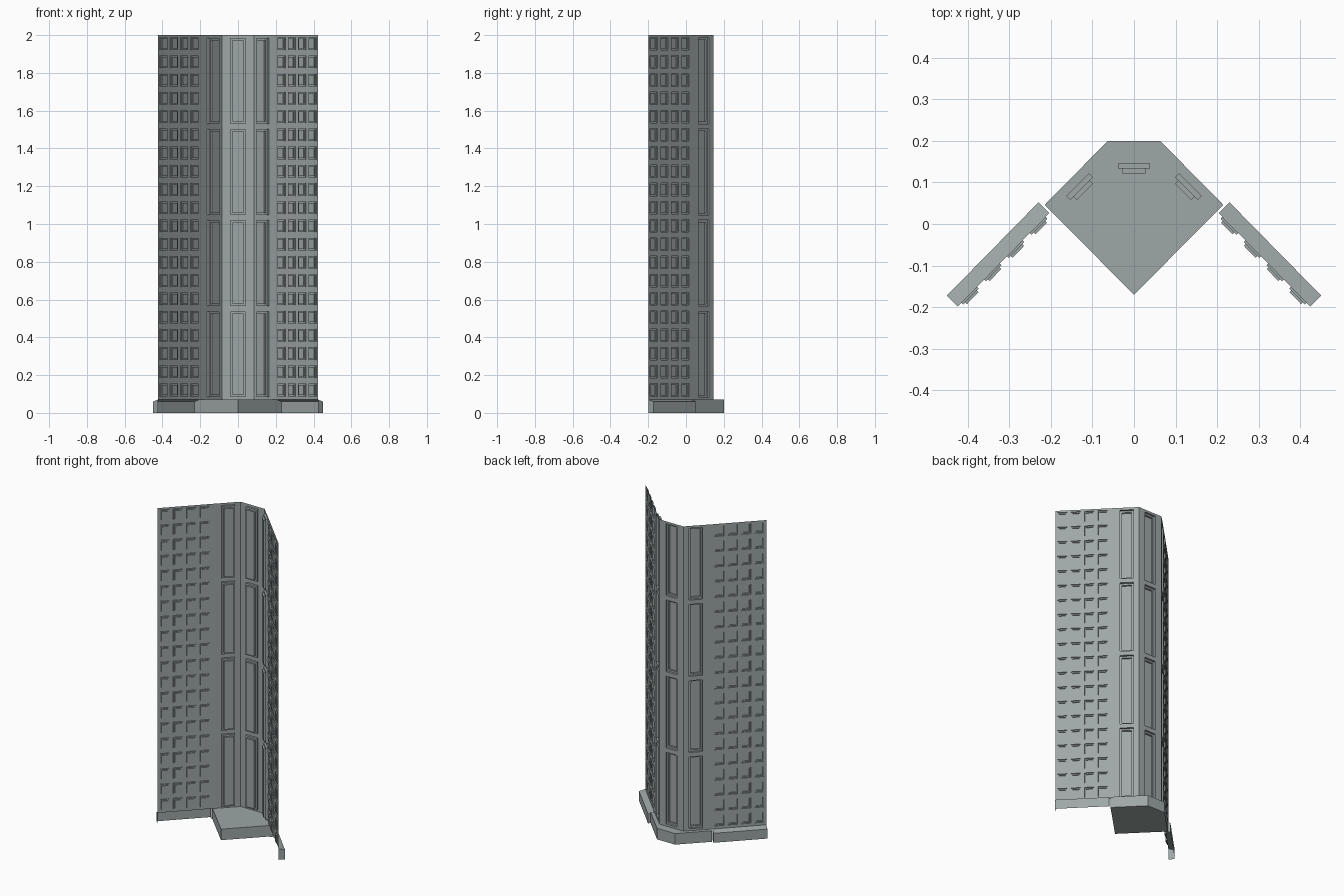
import bpy, bmesh, math
from mathutils import Vector

if "Cube" in bpy.data.objects:
    bpy.data.objects.remove(bpy.data.objects["Cube"])

mat = bpy.data.materials.new("concrete grey")
mat.diffuse_color = (0.34, 0.39, 0.385, 1)
mat.use_nodes = True
mat.node_tree.nodes["Principled BSDF"].inputs["Base Color"].default_value = mat.diffuse_color

Z0, Z1 = 0.07, 2.0            # wall bottom and top
MOD = (Z1 - Z0) / 4           # height of one facade section
END, COR, BEND = (0.424, -0.198), (0.204, 0.026), (0.084, 0.146)
R2 = math.sqrt(2)


def finish(bm, name):
    me = bpy.data.meshes.new(name)
    bm.to_mesh(me)
    bm.free()
    me.materials.append(mat)
    ob = bpy.data.objects.new(name, me)
    bpy.context.collection.objects.link(ob)


def panel(name, a, b, cols, rows, steps):
    """Flat wall sheet from a to b with stepped recesses at cols x rows.
    steps: list of (margin, depth)."""
    a, b = Vector((*a, 0)), Vector((*b, 0))
    length = (b - a).length
    d = (b - a).normalized()
    inward = Vector((d.y, -d.x, 0))
    bm = bmesh.new()

    def pt(u, z, dep=0):
        return bm.verts.new(a + d * u + inward * dep + Vector((0, 0, z)))

    def ring(u0, u1, z0, z1, dep):
        return [pt(u0, z0, dep), pt(u0, z1, dep), pt(u1, z1, dep), pt(u1, z0, dep)]

    def bridge(r, s):
        for i in range(4):
            j = (i + 1) % 4
            bm.faces.new((r[i], r[j], s[j], s[i]))

    us = sorted([0, length] + [u for c in cols for u in c])
    zs = sorted([Z0, Z1] + [z for r in rows for z in r])
    for i in range(len(us) - 1):
        for j in range(len(zs) - 1):
            u0, u1, z0, z1 = us[i], us[i + 1], zs[j], zs[j + 1]
            r = ring(u0, u1, z0, z1, 0)
            if i % 2 and j % 2:               # window cell
                dep = 0
                for m, nd in steps:
                    u0, u1, z0, z1 = u0 + m, u1 - m, z0 + m, z1 - m
                    if m:
                        s = ring(u0, u1, z0, z1, dep)
                        bridge(r, s)
                        r = s
                    s = ring(u0, u1, z0, z1, nd)
                    bridge(r, s)
                    r, dep = s, nd
            bm.faces.new(r)
    bmesh.ops.remove_doubles(bm, verts=bm.verts, dist=1e-5)
    finish(bm, name)


# tall bay windows, one per section
tall_rows = [(Z0 + k * MOD + 0.013, Z0 + (k + 1) * MOD - 0.015) for k in range(4)]
tall_steps = [(0, 0.013), (0.011, 0.024)]
w = 2 * BEND[0]
panel("centre_bay", (-BEND[0], BEND[1]), BEND, [(w / 2 - 0.039, w / 2 + 0.039)],
      tall_rows, tall_steps)
side = [((0.108 - BEND[0]) * R2, (0.163 - BEND[0]) * R2)]
L = (Vector(COR) - Vector(BEND)).length
panel("right_bay", BEND, COR, side, tall_rows, tall_steps)
panel("left_bay", (-COR[0], COR[1]), (-BEND[0], BEND[1]),
      [(L - q, L - p) for p, q in side], tall_rows, tall_steps)

# wing walls, four window columns and five storeys per section
S = MOD / 5
rows = [(Z0 + k * S + 0.018, Z0 + (k + 1) * S - 0.012) for k in range(20)]
wl = (Vector(END) - Vector(COR)).length
cols = [((0.009 + 0.0555 * k) * R2, (0.047 + 0.0555 * k) * R2) for k in range(4)]
wsteps = [(0, 0.006), (0.007, 0.012)]
panel("right_wing", COR, END, cols, rows, wsteps)
panel("left_wing", (-END[0], END[1]), (-COR[0], COR[1]),
      [(wl - q, wl - p) for p, q in reversed(cols)], rows, wsteps)

# centre plinth
bm = bmesh.new()
outline = [(-0.063, 0.2), (-0.215, 0.046), (0, -0.17), (0.215, 0.046), (0.063, 0.2)]
f = bm.faces.new([bm.verts.new((x, y, 0)) for x, y in outline])
g = bmesh.ops.extrude_face_region(bm, geom=[f])["geom"]
bmesh.ops.translate(bm, vec=(0, 0, Z0),
                    verts=[v for v in g if isinstance(v, bmesh.types.BMVert)])
if not any(p.normal.z < -0.9 for p in bm.faces):
    bm.faces.new([v for v in bm.verts if v.co.z < 0.01])
bmesh.ops.recalc_face_normals(bm, faces=bm.faces)
finish(bm, "centre_plinth")

# wing plinths: sloped ledge, outer face and end faces
for s, name in ((1, "right_plinth"), (-1, "left_plinth")):
    bm = bmesh.new()
    ends = []
    for (x, y) in (COR, END):
        o = 0.026
        ends.append([bm.verts.new((s * px, py, z)) for px, py, z in
                     ((x, y, 0), (x, y, Z0), (x + o, y + o, 0.06), (x + o, y + o, 0))])
    n, e = ends
    faces = [(n[1], e[1], e[2], n[2]), (n[2], e[2], e[3], n[3]),
             tuple(n), tuple(reversed(e))]
    for q in faces:
        bm.faces.new(q if s < 0 else q[::-1])
    bmesh.ops.recalc_face_normals(bm, faces=bm.faces)
    finish(bm, name)
